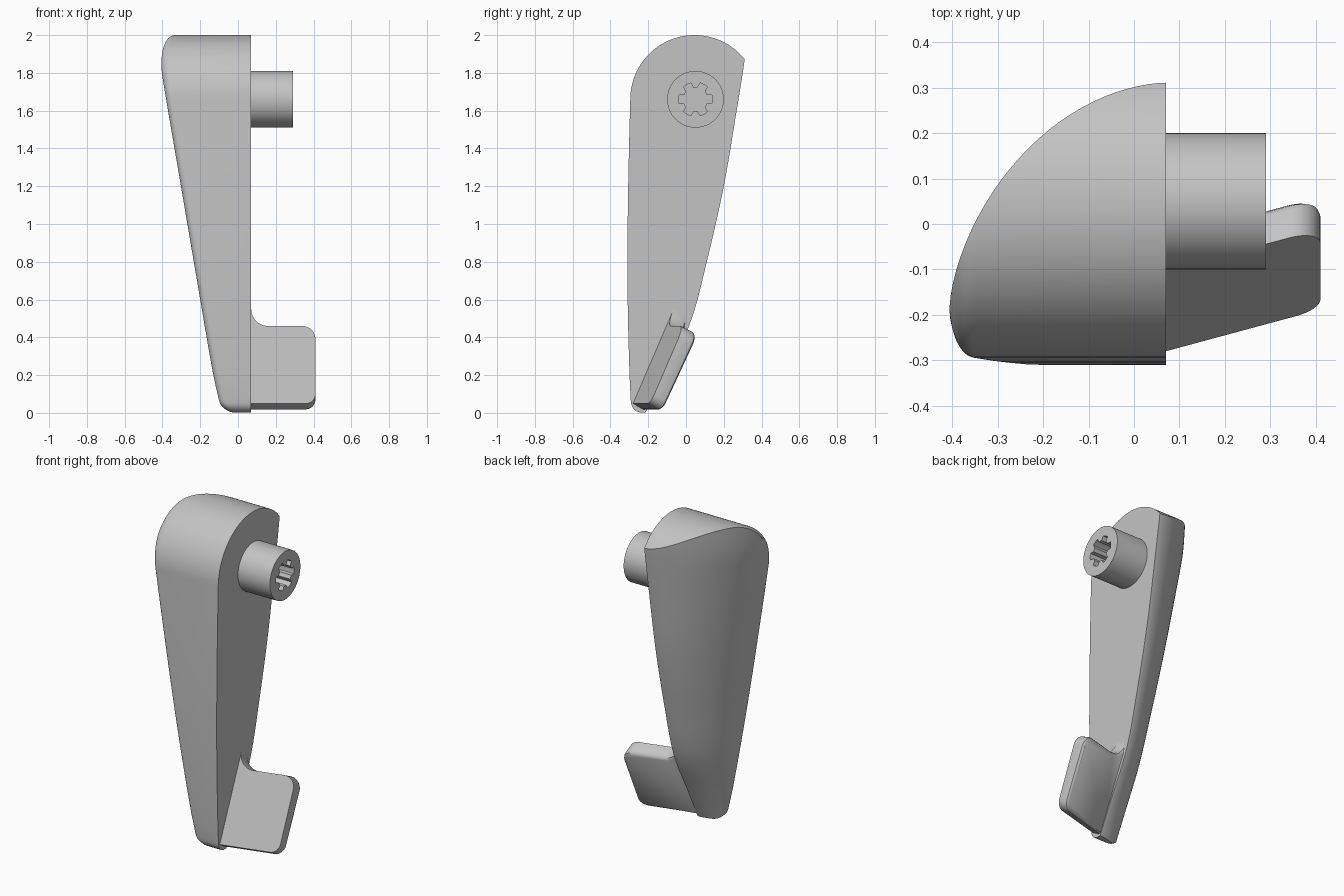
import bpy, bmesh
from math import sin, cos, pi, radians
from mathutils import Vector

if "Cube" in bpy.data.objects:
    bpy.data.objects.remove(bpy.data.objects["Cube"])

grey = bpy.data.materials.new("plain grey")
grey.use_nodes = True
grey.diffuse_color = (0.55, 0.55, 0.55, 1)
grey.node_tree.nodes["Principled BSDF"].inputs["Base Color"].default_value = (0.55, 0.55, 0.55, 1)


def loft(name, rings):
    """Join equal closed rings into a capped solid."""
    bm = bmesh.new()
    loops = [[bm.verts.new(p) for p in ring] for ring in rings]
    n = len(loops[0])
    for a, b in zip(loops, loops[1:]):
        for i in range(n):
            j = (i + 1) % n
            bm.faces.new((a[i], a[j], b[j], b[i]))
    bm.faces.new(loops[0][::-1])
    bm.faces.new(loops[-1])
    bmesh.ops.recalc_face_normals(bm, faces=bm.faces[:])
    mesh = bpy.data.meshes.new(name)
    bm.to_mesh(mesh)
    bm.free()
    ob = bpy.data.objects.new(name, mesh)
    bpy.context.collection.objects.link(ob)
    mesh.materials.append(grey)
    return ob


def cut(ob, cutter, operation):
    """Apply a boolean and discard its cutter."""
    mod = ob.modifiers.new("cut", 'BOOLEAN')
    mod.object, mod.operation, mod.solver = cutter, operation, 'EXACT'
    bpy.context.view_layer.objects.active = ob
    bpy.ops.object.modifier_apply(modifier=mod.name)
    bpy.data.objects.remove(cutter)


def smooth(ob, angle=30):
    bpy.ops.object.select_all(action='DESELECT')
    ob.select_set(True)
    bpy.context.view_layer.objects.active = ob
    bpy.ops.object.shade_smooth_by_angle(angle=radians(angle))


def arc(cx, cy, r, start, end, steps):
    return [(cx + r * cos(radians(start + (end - start) * i / steps)),
             cy + r * sin(radians(start + (end - start) * i / steps))) for i in range(steps + 1)]


def inward(points):
    """Inward unit normals of a counter-clockwise outline."""
    normals = []
    for i in range(len(points)):
        d = Vector(points[(i + 1) % len(points)]) - Vector(points[i - 1])
        normals.append(Vector((-d.y, d.x)).normalized())
    return normals


def spline(points, z):
    """Smooth interpolation through (z, value) pairs."""
    k = max(i for i in range(len(points) - 1) if points[i][0] <= z or i == 0)
    slope = lambda i: ((points[min(i + 1, len(points) - 1)][1] - points[max(i - 1, 0)][1]) /
                       (points[min(i + 1, len(points) - 1)][0] - points[max(i - 1, 0)][0]))
    (z0, a), (z1, b) = points[k], points[k + 1]
    h, t = z1 - z0, (z - z0) / (z1 - z0)
    return ((2*t**3 - 3*t**2 + 1) * a + (t**3 - 2*t*t + t) * h * slope(k)
            + (3*t*t - 2*t**3) * b + (t**3 - t*t) * h * slope(k + 1))


# Lever body: tapering sections, flat on one side and rounded behind
FLAT, FRONT, POWER = 0.07, -0.30, 2 / 1.74
back = [(-0.05, -0.24), (0.05, -0.19), (0.2, -0.115), (0.47, 0.02), (0.8, 0.11),
        (1.2, 0.2), (1.6, 0.268), (1.88, 0.312), (2.1, 0.335)]
left = [(-0.05, -0.075), (0, -0.09), (0.1, -0.111), (0.22, -0.135), (0.6, -0.2),
        (1.2, -0.302), (1.7, -0.387), (1.85, -0.409), (2.1, -0.414)]
sections = []
for i in range(44):
    z = -0.05 + 0.05 * i
    x0, b = spline(left, z), spline(back, z)
    mid = FRONT + 0.12 * (b - FRONT)
    ring = []
    for k in range(29):
        a = pi / 2 * k / 28
        ring.append((FLAT - (FLAT - x0) * max(sin(a), 0)**POWER, mid + (b - mid) * max(cos(a), 0)**POWER, z))
    sections.append(ring + [(x0, FRONT - 0.1, z), (FLAT, FRONT - 0.1, z)])
body = loft("lever_body", sections)

# Side outline: round head, softly bowed front, small toe
side = [(0.5, 0), (0.5, 1.75)] + arc(0.045, 1.66, 0.34, 32, 180, 40)
side += [(-0.302, 1.4), (-0.306, 1.2), (-0.309, 1.0), (-0.31, 0.8), (-0.309, 0.6),
         (-0.305, 0.4), (-0.299, 0.2), (-0.293, 0.07)]
side += arc(-0.235, 0.058, 0.056, 185, 265, 8) + [(0, 0)]

# The cutter narrows toward the far side, rounding that rim
normals = inward(side)
radii = [0.035 + 0.037 * abs(n.y) for n in normals]


def side_ring(angle, x=None):
    ring = []
    for (y, z), n, r in zip(side, normals, radii):
        inset = r * (1 - sin(angle))
        px = spline(left, z + n.y * inset) + r * (1 - cos(angle)) if x is None else x
        ring.append((px, y + n.x * inset, z + n.y * inset))
    return ring


rim = [side_ring(pi / 2 * k / 8) for k in range(9)]
cut(body, loft("side_cutter", [side_ring(0, -0.7)] + rim + [side_ring(pi / 2, 0.3)]), 'INTERSECT')
smooth(body)

# Thumb tab: slanted plate with rounded corners, softened back rim and a fillet at the body
outline = [(0.04, 0.05)] + arc(0.36, 0.1, 0.05, -90, 0, 8) + arc(0.34, 0.39, 0.07, 0, 90, 10)
outline += arc(0.16, 0.55, 0.09, -90, -180, 10) + [(0.04, 0.55)]
tab_rings = []
for depth, inset in ((0, 0), (0.75, 0), (0.9, 0.005), (1, 0.018)):
    ring = []
    for (x, z), n in zip(outline, inward(outline)):
        x, z = x + n.x * inset, z + n.y * inset
        y = -0.28 + 0.43 * (z - 0.05) + 0.27 * (x - FLAT)
        ring.append((x, y + depth * (0.064 + 0.035 * z), z - 0.04 * depth))
    tab_rings.append(ring)
tab = loft("thumb_tab", tab_rings)
smooth(tab, 35)

# Pivot post with a six-lobed socket
POST_Y, POST_Z = 0.05, 1.66


def rod(name, points, x0, x1):
    return loft(name, [[(x, POST_Y + y, POST_Z + z) for y, z in points] for x in (x0, x1)])


post = rod("pivot_post", arc(0, 0, 0.15, 0, 360, 64)[:-1], 0.05, 0.29)
lobes = []
for k in range(6):
    c = k * 60
    lobes += arc(0, 0, 0.09, c - 14, c + 14, 4) + arc(0, 0, 0.064, c + 20, c + 40, 3)
cut(post, rod("socket_cutter", lobes, 0.09, 0.4), 'DIFFERENCE')
smooth(post)
